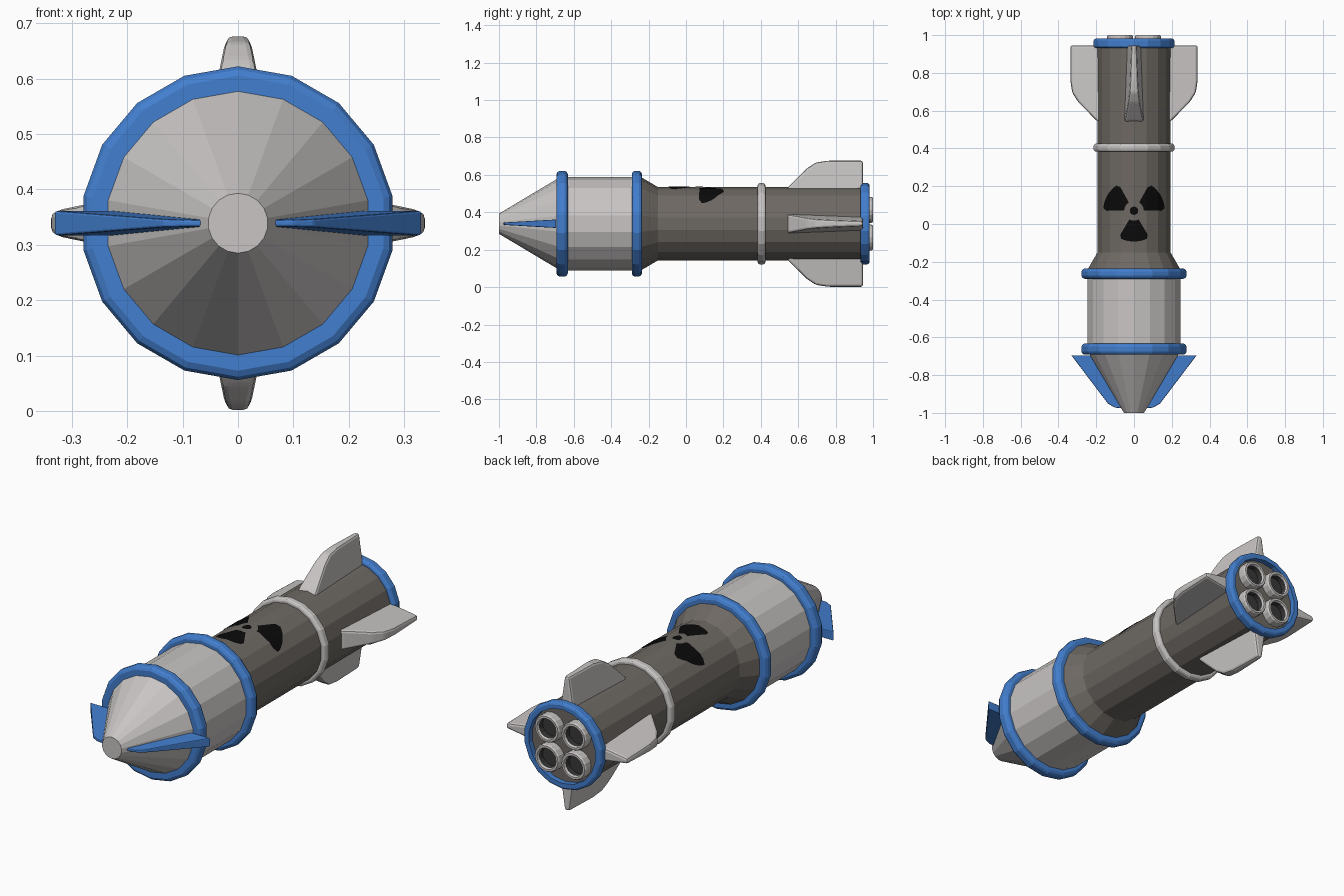
import bpy, bmesh, math
from mathutils import Matrix, Vector

if "Cube" in bpy.data.objects:
    bpy.data.objects.remove(bpy.data.objects["Cube"])

CZ = 0.339          # height of the rocket axis
SIDES = 18


def material(name, rgb):
    m = bpy.data.materials.new(name)
    m.diffuse_color = (*rgb, 1)
    m.use_nodes = True
    m.node_tree.nodes["Principled BSDF"].inputs["Base Color"].default_value = m.diffuse_color
    return m


SILVER = material("silver", (0.58, 0.56, 0.55))
BROWN = material("brown grey", (0.155, 0.14, 0.125))
BLUE = material("blue", (0.055, 0.21, 0.62))
DARK = material("dark grey", (0.04, 0.04, 0.04))
BLACK = material("black", (0.003, 0.003, 0.003))


def finish(name, bm, *mats):
    bmesh.ops.recalc_face_normals(bm, faces=bm.faces)
    me = bpy.data.meshes.new(name)
    bm.to_mesh(me)
    bm.free()
    for m in mats:
        me.materials.append(m)
    ob = bpy.data.objects.new(name, me)
    bpy.context.collection.objects.link(ob)
    return ob


def lathe(name, profile, mats, sides=SIDES, centre=(0, CZ), closed=False, rule=None):
    """Turn a (y, radius) profile around an axis parallel to y."""
    bm = bmesh.new()
    rings = []
    for y, r in profile:
        rings.append([bm.verts.new((centre[0] + r * math.sin(a), y, centre[1] + r * math.cos(a)))
                      for a in (2 * math.pi * i / sides for i in range(sides))])
    n = len(rings)
    for k in range(n if closed else n - 1):
        a, b = rings[k], rings[(k + 1) % n]
        for i in range(sides):
            j = (i + 1) % sides
            f = bm.faces.new((a[i], a[j], b[j], b[i]))
            f.material_index = rule(k) if rule else 0
    if not closed:
        bm.faces.new(rings[0])
        bm.faces.new(rings[-1]).material_index = rule(n - 1) if rule else 0
    return finish(name, bm, *mats)


def band(name, y0, y1, r_in, r_out, mat):
    """Ring with chamfered outer edges."""
    c = min(y1 - y0, r_out - r_in) * 0.35
    lathe(name, [(y0, r_in), (y0, r_out - c), (y0 + c * 0.35, r_out - c * 0.35), (y0 + c, r_out),
                 (y1 - c, r_out), (y1 - c * 0.35, r_out - c * 0.35), (y1, r_out - c), (y1, r_in)],
          [mat], closed=True)


def fin(name, outline, half_width, angle, mat, bevel):
    """Tapered plate from a (radius, y) outline, pointing up and turned about the axis."""
    bm = bmesh.new()
    sides = [[bm.verts.new((s * half_width(r, y), y, r)) for r, y in outline] for s in (-1, 1)]
    bm.faces.new(sides[0])
    bm.faces.new(sides[1][::-1])
    n = len(outline)
    for i in range(n):
        j = (i + 1) % n
        bm.faces.new((sides[0][i], sides[0][j], sides[1][j], sides[1][i]))
    bmesh.ops.recalc_face_normals(bm, faces=bm.faces)
    root = min(r for r, y in outline) + 0.001
    edges = [e for e in bm.edges if max(v.co.z for v in e.verts) > root]
    bmesh.ops.bevel(bm, geom=edges, offset=bevel, segments=2, profile=0.5,
                    affect='EDGES', clamp_overlap=True)
    bm.transform(Matrix.Translation((0, 0, CZ)) @ Matrix.Rotation(angle, 4, 'Y'))
    finish(name, bm, mat)


# Hull sections
lathe("nose_section", [(-1.0, 0.054), (-0.665, 0.254), (-0.64, 0.25), (-0.26, 0.25)], [SILVER])
lathe("main_body", [(-0.262, 0.25), (-0.235, 0.246), (-0.15, 0.196), (0.955, 0.196)], [BROWN])

# Bands around the hull
band("front_band", -0.692, -0.632, 0.235, 0.283, BLUE)
band("shoulder_band", -0.29, -0.235, 0.235, 0.283, BLUE)
band("middle_band", 0.383, 0.425, 0.185, 0.217, SILVER)
band("tail_band", 0.932, 0.982, 0.185, 0.217, BLUE)

# Four tail fins
tail_outline = [(0.17, 0.535), (0.196, 0.545), (0.295, 0.645), (0.327, 0.695),
                (0.337, 0.76), (0.337, 0.946), (0.17, 0.946)]
for k, name in enumerate(("top", "right", "bottom", "left")):
    fin("tail_fin_" + name, tail_outline,
        lambda r, y: 0.05 - 0.15 * (r - 0.19) - 0.0375 * (y - 0.545),
        k * math.pi / 2, SILVER, 0.011)

# Two nose blades
blade_outline = [(0.05, -0.977), (0.10, -0.972), (0.137, -0.952), (0.332, -0.695), (0.2, -0.695)]
for s, name in ((1, "right"), (-1, "left")):
    fin("nose_blade_" + name, blade_outline, lambda r, y: 0.006 + 0.058 * (y + 0.98),
        s * math.pi / 2, BLUE, 0.004)

# Four engine nozzles with dark insides
for sx in (-1, 1):
    for sz in (-1, 1):
        lathe("nozzle_%s_%s" % ("right" if sx > 0 else "left", "top" if sz > 0 else "bottom"),
              [(0.945, 0.069), (0.992, 0.069), (1.0, 0.064), (1.0, 0.053), (0.99, 0.049), (0.96, 0.049)],
              [SILVER, DARK], sides=16, centre=(sx * 0.074, CZ + sz * 0.074),
              rule=lambda k: 1 if k >= 4 else 0)


# Warning sign: flat shapes cut at the hull's facet lines and laid on the hull
def hull_height(x, r=0.196):
    step = 2 * math.pi / SIDES
    for i in range(SIDES // 4 + 1):
        x0, x1 = r * math.sin(i * step), r * math.sin((i + 1) * step)
        if abs(x) <= x1 + 1e-6:
            z0, z1 = r * math.cos(i * step), r * math.cos((i + 1) * step)
            return CZ + z0 + (z1 - z0) * (abs(x) - x0) / (x1 - x0)
    return CZ


def decal(name, points):
    bm = bmesh.new()
    bm.faces.new([bm.verts.new((x, y, 0)) for x, y in points])
    for i in range(-3, 4):
        bmesh.ops.bisect_plane(bm, geom=bm.verts[:] + bm.edges[:] + bm.faces[:],
                               plane_co=(0.196 * math.sin(i * 2 * math.pi / SIDES), 0, 0),
                               plane_no=(1, 0, 0))
    for v in bm.verts:
        v.co.z = hull_height(v.co.x) + 0.003
    bmesh.ops.recalc_face_normals(bm, faces=bm.faces)
    if sum(f.normal.z for f in bm.faces) < 0:
        bmesh.ops.reverse_faces(bm, faces=bm.faces)
    me = bpy.data.meshes.new(name)
    bm.to_mesh(me)
    bm.free()
    me.materials.append(BLACK)
    bpy.context.collection.objects.link(bpy.data.objects.new(name, me))


def arc(r, a0, a1, n):
    return [(r * math.cos(math.radians(a0 + (a1 - a0) * i / n)),
             0.07 + r * math.sin(math.radians(a0 + (a1 - a0) * i / n))) for i in range(n + 1)]


for mid, name in ((30, "right"), (150, "left"), (270, "front")):
    decal("warning_blade_" + name,
          arc(0.052, mid + 28, mid - 28, 4) + arc(0.145, mid - 30, mid - 30, 1)[:1]
          + arc(0.163, mid - 25, mid + 25, 8) + arc(0.145, mid + 30, mid + 30, 1)[:1])
decal("warning_dot", arc(0.022, 0, 345, 23))
